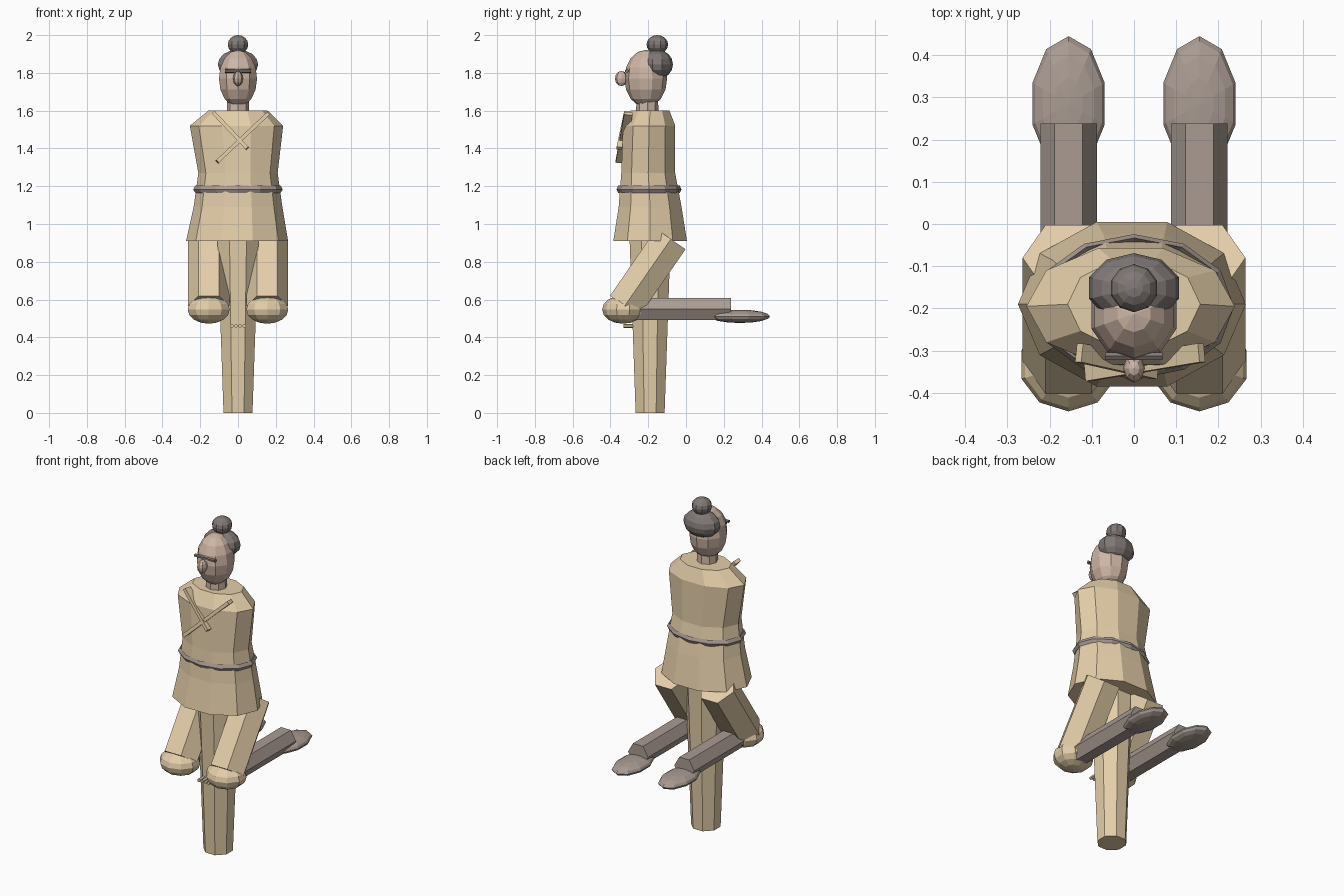
import bpy, bmesh, math
from mathutils import Vector, Matrix

if "Cube" in bpy.data.objects:
    bpy.data.objects.remove(bpy.data.objects["Cube"])


def material(name, rgb):
    m = bpy.data.materials.new(name)
    m.diffuse_color = (*rgb, 1)
    m.use_nodes = True
    m.node_tree.nodes["Principled BSDF"].inputs["Base Color"].default_value = m.diffuse_color
    return m


TAN = material("tan_cloth", (0.78, 0.62, 0.40))
SKIN = material("skin", (0.62, 0.47, 0.38))
BROWN = material("dark_brown", (0.40, 0.33, 0.29))
HAIR = material("black_hair", (0.22, 0.19, 0.18))
CY = -0.19  # body axis in y


def finish(name, bm, mat):
    bmesh.ops.recalc_face_normals(bm, faces=bm.faces)
    me = bpy.data.meshes.new(name)
    bm.to_mesh(me)
    bm.free()
    ob = bpy.data.objects.new(name, me)
    me.materials.append(mat)
    bpy.context.collection.objects.link(ob)
    return ob


def ball(name, c, r, mat, u=10, v=8):
    bm = bmesh.new()
    bmesh.ops.create_uvsphere(bm, u_segments=u, v_segments=v, radius=1,
                              matrix=Matrix.Translation(c) @ Matrix.Diagonal((*r, 1)))
    return finish(name, bm, mat)


def rod(name, a, b, r1, r2, mat, sides=6, turn=0.0):
    a, b = Vector(a), Vector(b)
    d = b - a
    rot = d.to_track_quat('Z', 'Y').to_matrix().to_4x4()
    bm = bmesh.new()
    bmesh.ops.create_cone(bm, cap_ends=True, segments=sides, radius1=r1, radius2=r2,
                          depth=d.length, matrix=Matrix.Translation((a + b) / 2) @ rot @ Matrix.Rotation(turn, 4, 'Z'))
    return finish(name, bm, mat)


def loft(name, rings, mat, sides=10, closed=False):
    # rings: z, half width, half depth, centre x, centre y
    bm = bmesh.new()
    loops = []
    for z, rx, ry, cx, cy in rings:
        loops.append([bm.verts.new((cx + rx * math.cos(2 * math.pi * i / sides),
                                    cy + ry * math.sin(2 * math.pi * i / sides), z))
                      for i in range(sides)])
    pairs = list(zip(loops, loops[1:] + loops[:1])) if closed else list(zip(loops, loops[1:]))
    for lo, hi in pairs:
        for i in range(sides):
            j = (i + 1) % sides
            bm.faces.new((lo[i], lo[j], hi[j], hi[i]))
    if not closed:
        bm.faces.new(loops[0])
        bm.faces.new(loops[-1])
    return finish(name, bm, mat)


# Tunic and sash
loft("tunic", [(0.91, 0.27, 0.205, -0.005, CY), (1.09, 0.235, 0.175, 0, CY),
               (1.27, 0.21, 0.15, 0, -0.2), (1.52, 0.247, 0.145, -0.008, -0.195),
               (1.60, 0.157, 0.108, 0, CY)], TAN)
loft("sash", [(1.165, 0.226, 0.163, 0, -0.196), (1.183, 0.237, 0.172, 0, -0.196),
              (1.203, 0.226, 0.163, 0, -0.196), (1.183, 0.21, 0.15, 0, -0.196)], BROWN, 12, True)


# Crossed collar bands
def band(name, a, b):
    a, b = Vector(a), Vector(b)
    x = (b - a).normalized()
    y = Vector((0, 1, 0))
    y = (y - x * y.dot(x)).normalized()
    rot = Matrix((x, y, x.cross(y))).transposed().to_4x4()
    bm = bmesh.new()
    bmesh.ops.create_cube(bm, size=1, matrix=Matrix.Translation((a + b) / 2) @ rot @
                          Matrix.Diagonal(((b - a).length, 0.045, 0.02, 1)))
    finish(name, bm, TAN)


band("collar_band_left", (-0.13, -0.305, 1.59), (0.05, -0.345, 1.40))
band("collar_band_right", (0.16, -0.305, 1.585), (-0.11, -0.35, 1.33))

# Neck, head and face
rod("neck", (0, -0.205, 1.58), (0, -0.205, 1.66), 0.06, 0.057, SKIN, 8)
ball("head", (0, -0.213, 1.77), (0.106, 0.113, 0.152), SKIN)
ball("nose", (0, -0.342, 1.77), (0.026, 0.034, 0.04), SKIN, 8, 6)
rod("brow", (-0.068, -0.313, 1.81), (0.068, -0.313, 1.81), 0.01, 0.01, HAIR, 6)
ball("hair", (0, -0.152, 1.845), (0.112, 0.083, 0.078), HAIR)
ball("hair_bun", (0, -0.152, 1.95), (0.057, 0.057, 0.05), HAIR)

# Support post with small pegs
rod("post", (0, CY, 0), (0, CY, 0.93), 0.083, 0.118, TAN, 8, math.pi / 8)
for i in range(4):
    x = -0.033 + 0.022 * i
    rod("peg", (x, -0.27, 0.46), (x, -0.33, 0.46), 0.01, 0.01, TAN, 6)

# Kneeling legs
for side, s in (("left", -1), ("right", 1)):
    x = 0.155 * s
    rod(f"thigh_{side}", (x, -0.08, 0.92), (x, -0.325, 0.566), 0.109, 0.109, TAN, 6, math.pi / 2)
    ball(f"knee_{side}", (x, -0.333, 0.547), (0.117, 0.111, 0.075), TAN)
    rod(f"shin_{side}", (x, -0.32, 0.55), (x, 0.238, 0.55), 0.067, 0.067, BROWN, 6, math.pi / 2)
    ball(f"foot_{side}", (x, 0.285, 0.511), (0.09, 0.16, 0.035), BROWN)
